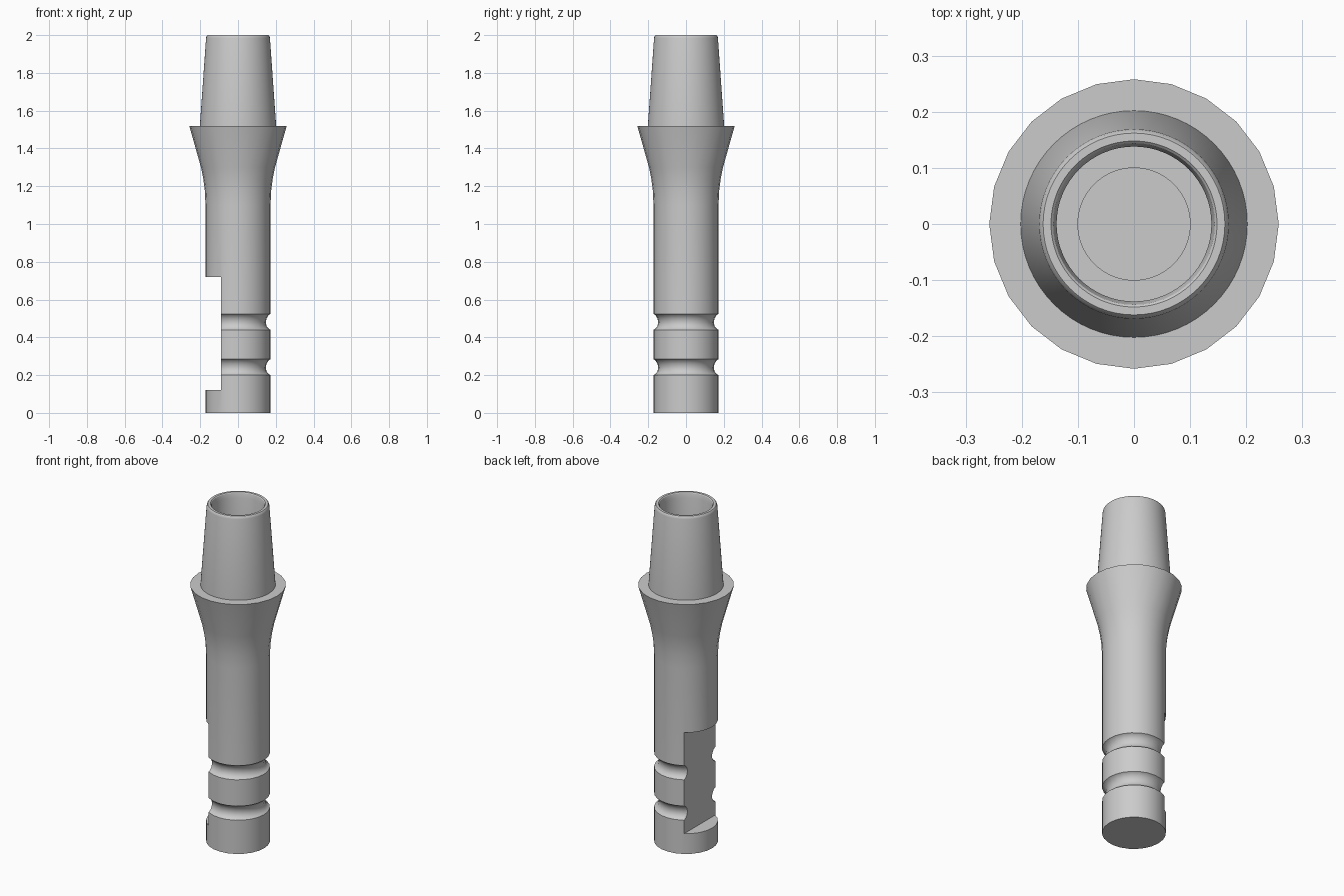
import bpy
import bmesh
from math import radians, tau
from mathutils import Matrix, Vector

default = bpy.data.objects.get("Cube")
if default:
    bpy.data.objects.remove(default, do_unlink=True)

# Single grey metal
metal = bpy.data.materials.new("grey_metal")
metal.use_nodes = True
GREY = (0.6, 0.6, 0.6, 1)
metal.diffuse_color = GREY
metal.node_tree.nodes["Principled BSDF"].inputs["Base Color"].default_value = GREY


def lathe(name, profile, segments):
    """Spin an (r, z) profile, running from axis to axis, about z."""
    bm = bmesh.new()
    verts = [bm.verts.new((r, 0, z)) for r, z in profile]
    edges = [bm.edges.new(pair) for pair in zip(verts, verts[1:])]
    bmesh.ops.spin(bm, geom=verts + edges, cent=(0, 0, 0), axis=(0, 0, 1),
                   angle=tau, steps=segments)
    bmesh.ops.remove_doubles(bm, verts=bm.verts, dist=0.0001)
    bmesh.ops.recalc_face_normals(bm, faces=bm.faces)
    mesh = bpy.data.meshes.new(name)
    bm.to_mesh(mesh)
    bm.free()
    mesh.materials.append(metal)
    obj = bpy.data.objects.new(name, mesh)
    bpy.context.collection.objects.link(obj)
    return obj


def select_only(obj):
    bpy.ops.object.select_all(action="DESELECT")
    obj.select_set(True)
    bpy.context.view_layer.objects.active = obj


def groove(bottom):
    """Rounded retention groove with a small lip at each end."""
    shape = [(0.172, 0), (0.162, 0.006), (0.151, 0.02), (0.147, 0.04),
             (0.151, 0.06), (0.162, 0.078), (0.172, 0.084)]
    return [(r, bottom + z) for r, z in shape]


# Shank with two grooves, flaring to a flat collar
shank_profile = ([(0, 0), (0.172, 0)] + groove(0.2) + groove(0.44) +
                 [(0.172, 1.1), (0.176, 1.18), (0.184, 1.24), (0.196, 1.3),
                  (0.258, 1.52), (0, 1.52)])
shank = lathe("shank", shank_profile, 24)

# Flat notch cut into the right side of the shank
bm = bmesh.new()
bmesh.ops.create_cube(bm, size=1, matrix=Matrix.LocRotScale(
    Vector((-0.29, 0, 0.42)), None, Vector((0.4, 0.6, 0.6))))
cutter_mesh = bpy.data.meshes.new("notch_cutter")
bm.to_mesh(cutter_mesh)
bm.free()
cutter_mesh.materials.append(metal)
cutter = bpy.data.objects.new("notch_cutter", cutter_mesh)
bpy.context.collection.objects.link(cutter)
cutter.hide_render = True
notch = shank.modifiers.new("notch", "BOOLEAN")
notch.operation = "DIFFERENCE"
notch.solver = "EXACT"
notch.object = cutter
select_only(shank)
bpy.ops.object.modifier_apply(modifier="notch")
bpy.data.objects.remove(cutter, do_unlink=True)

# Hollow tapered post with a rounded rim and stepped bore
post_profile = [(0, 1.51), (0.202, 1.51), (0.202, 1.52), (0.169, 1.985),
                (0.167, 1.994), (0.162, 2), (0.148, 2), (0.144, 1.996),
                (0.138, 1.97), (0.138, 1.57), (0.1, 1.57), (0.1, 1.54), (0, 1.54)]
post = lathe("tapered_post", post_profile, 64)

for part in (shank, post):
    select_only(part)
    bpy.ops.object.shade_smooth_by_angle(angle=radians(30))
